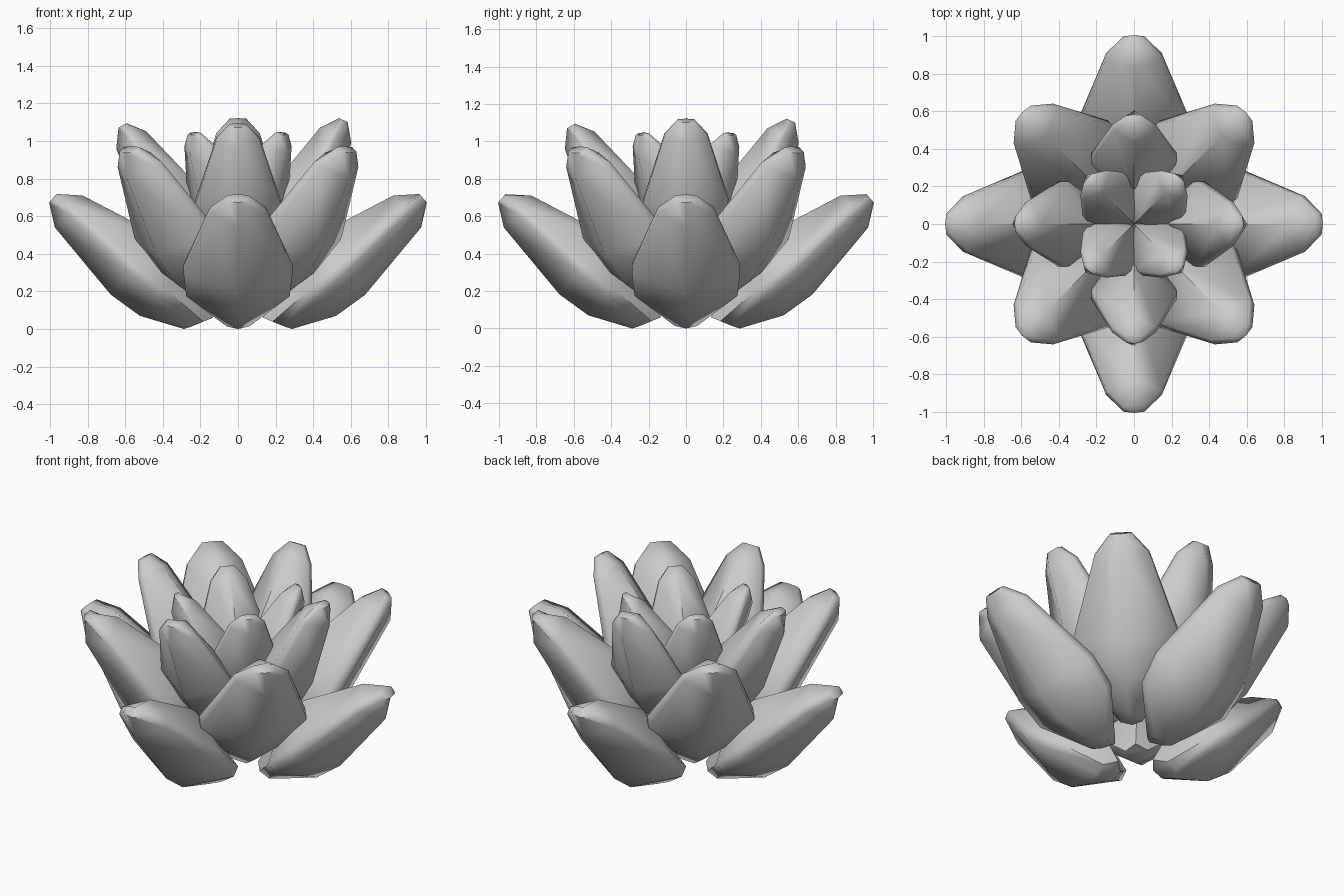
import bpy, bmesh
from math import sin, cos, radians

if "Cube" in bpy.data.objects:
    bpy.data.objects.remove(bpy.data.objects["Cube"])

# Petal cross-sections: distance along, slant, half width, top ridge, underside keel, upper and lower side edge
SECTIONS = [
    (0.04, -0.5, 0.06, 0.08, -0.07, 0.03, -0.03),
    (0.30, 0.0, 0.275, 0.19, -0.168, 0.03, -0.03),
    (0.49, 0.0, 0.29, 0.225, -0.185, 0.03, -0.03),
    (0.95, 0.0, 0.148, 0.115, -0.11, 0.035, -0.01),
    (1.06, 0.0, 0.057, 0.03, -0.03, 0.02, -0.02),
]


def petal(name, azimuth, elevation, radius, height, scale=1.0, width=1.0):
    """Six-sided lofted petal leaning outward from the plant centre."""
    a, e = radians(azimuth), radians(elevation)
    bm = bmesh.new()
    rings = []
    for u0, slant, w, top, bot, hi, lo in SECTIONS:
        w *= width
        ring = []
        for s, v in ((0, top), (w, hi), (w, lo), (0, bot), (-w, lo), (-w, hi)):
            u = u0 + slant * v
            r = radius + scale * (u * cos(e) - v * sin(e))
            z = height + scale * (u * sin(e) + v * cos(e))
            s *= scale
            ring.append(bm.verts.new((r * cos(a) - s * sin(a),
                                      r * sin(a) + s * cos(a), max(z, 0))))
        rings.append(ring)
    for near, far in zip(rings, rings[1:]):
        for i in range(6):
            j = (i + 1) % 6
            bm.faces.new((near[i], near[j], far[j], far[i]))
    bm.faces.new(rings[0])
    bm.faces.new(rings[-1])
    bmesh.ops.recalc_face_normals(bm, faces=bm.faces)
    mesh = bpy.data.meshes.new(name)
    bm.to_mesh(mesh)
    bm.free()
    ob = bpy.data.objects.new(name, mesh)
    bpy.context.collection.objects.link(ob)
    bpy.ops.object.select_all(action='DESELECT')
    ob.select_set(True)
    bpy.context.view_layer.objects.active = ob
    bpy.ops.object.shade_smooth_by_angle(angle=radians(60))


for k in range(4):
    straight, diagonal = 90 * k, 90 * k + 45
    # Low spreading petals
    petal(f"outer_petal_{k + 1}", straight, 41, 0.185, 0.0)
    # Diagonal petals above them
    petal(f"second_petal_{k + 1}", diagonal, 52, 0.165, 0.12)
    # Upright petals, the left and front ones lean slightly further out
    petal(f"third_petal_{k + 1}", straight, 64 if k < 2 else 60, 0.18, 0.33, 0.82, 0.95)
    # Central bud petals, smaller and set higher
    petal(f"inner_petal_{k + 1}", diagonal, 65, 0.04, 0.415, 0.65)
